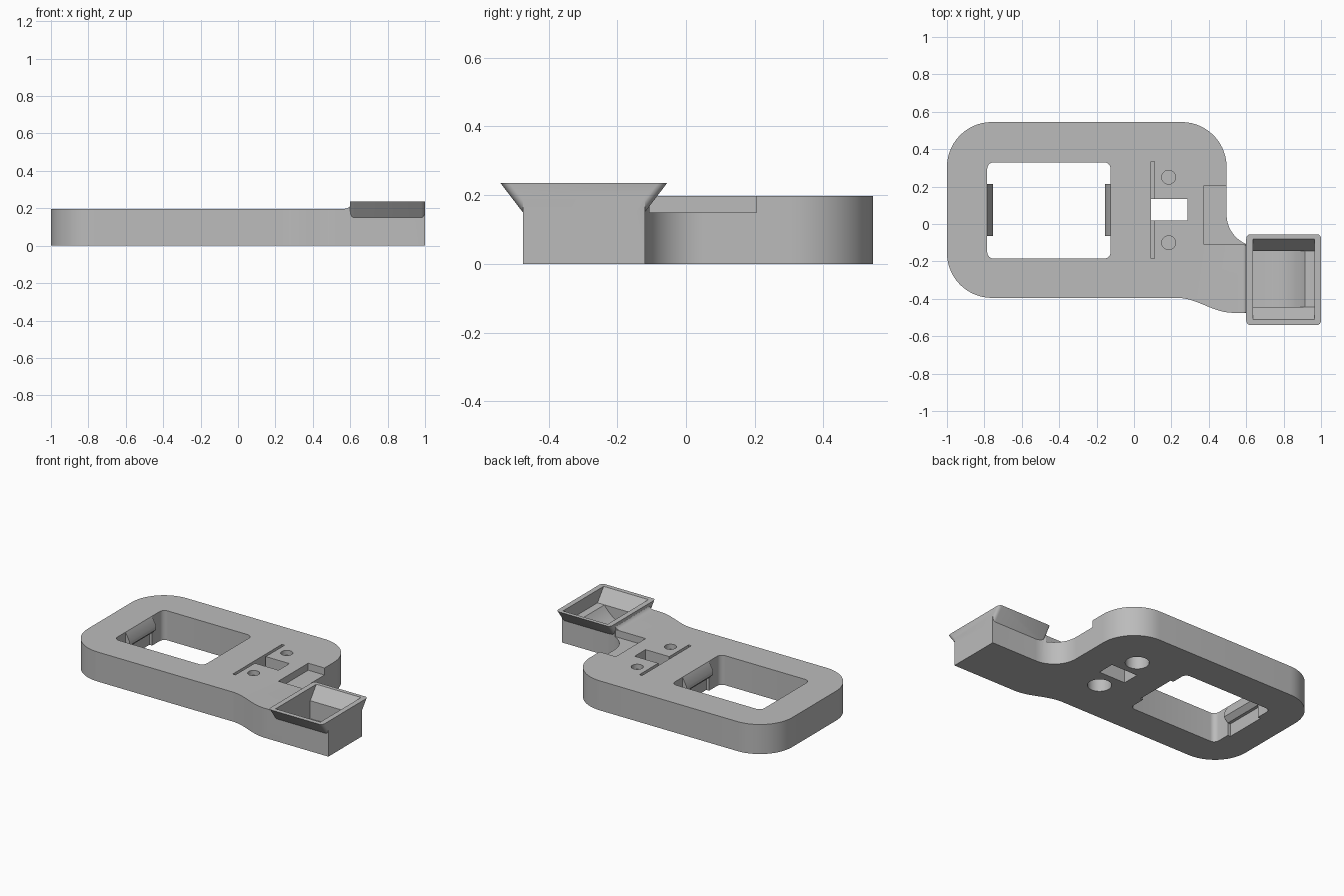
import bpy, bmesh, math
from mathutils import Vector

cube = bpy.data.objects.get("Cube")
if cube:
    bpy.data.objects.remove(cube, do_unlink=True)

grey = bpy.data.materials.new("plain grey")
grey.use_nodes = True
colour = (0.5, 0.5, 0.5, 1)
grey.diffuse_color = colour
grey.node_tree.nodes["Principled BSDF"].inputs["Base Color"].default_value = colour

TOP = 0.197
MID = -0.455  # centre line of the window


def arc(cx, cy, r, a0, a1, n=14):
    return [(cx + r * math.cos(math.radians(a0 + (a1 - a0) * i / n)),
             cy + r * math.sin(math.radians(a0 + (a1 - a0) * i / n))) for i in range(n + 1)]


def rounded(x0, x1, y0, y1, r):
    return (arc(x1 - r, y1 - r, r, 0, 90, 6) + arc(x0 + r, y1 - r, r, 90, 180, 6)
            + arc(x0 + r, y0 + r, r, 180, 270, 6) + arc(x1 - r, y0 + r, r, 270, 360, 6))


def prism(name, profile, lo, hi, axis="z", soften=0):
    """Extrude a 2D profile along an axis; soften rounds its sloping edges."""
    place = {"x": lambda a, b, t: (t, a, b),
             "y": lambda a, b, t: (a, t, b),
             "z": lambda a, b, t: (a, b, t)}[axis]
    bm = bmesh.new()
    base = bm.faces.new([bm.verts.new(place(a, b, lo)) for a, b in profile])
    out = bmesh.ops.extrude_face_region(bm, geom=[base])
    moved = [v for v in out["geom"] if isinstance(v, bmesh.types.BMVert)]
    bmesh.ops.translate(bm, verts=moved, vec=Vector(place(0, 0, hi - lo)))
    if soften:
        slopes = [e for e in bm.edges
                  if abs(e.verts[0].co.y - e.verts[1].co.y) > 0.01
                  and abs(e.verts[0].co.z - e.verts[1].co.z) > 0.01]
        bmesh.ops.bevel(bm, geom=slopes, offset=soften, segments=4,
                        profile=0.5, affect="EDGES")
    bmesh.ops.recalc_face_normals(bm, faces=bm.faces)
    mesh = bpy.data.meshes.new(name)
    bm.to_mesh(mesh)
    bm.free()
    mesh.materials.append(grey)
    ob = bpy.data.objects.new(name, mesh)
    bpy.context.collection.objects.link(ob)
    return ob


def box(name, x0, x1, y0, y1, z0, z1):
    return prism(name, [(x0, y0), (x1, y0), (x1, y1), (x0, y1)], z0, z1)


def activate(ob):
    bpy.ops.object.select_all(action="DESELECT")
    ob.select_set(True)
    bpy.context.view_layer.objects.active = ob


def combine(target, tool, operation):
    activate(target)
    mod = target.modifiers.new("combine", "BOOLEAN")
    mod.operation, mod.object, mod.solver = operation, tool, "EXACT"
    tool.hide_render = True
    bpy.ops.object.modifier_apply(modifier=mod.name)
    bpy.data.objects.remove(tool, do_unlink=True)


# Frame plate with the side arm, flowing into each other
ease = [(0.23 + 0.3 * i / 12, -0.435 + 0.04 * math.cos(math.pi * i / 12)) for i in range(13)]
outline = (arc(0.255, 0.305, 0.24, 0, 90) + arc(-0.76, 0.305, 0.24, 90, 180)
           + arc(-0.76, -0.155, 0.24, 180, 270) + ease
           + [(1, -0.475), (1, -0.12)] + arc(0.665, 0.05, 0.17, 270, 180))
body = prism("frame_body", outline, 0, TOP)

# Flared hopper rim and the fillet where it meets the arm
rim = prism("hopper_rim", [(-0.47, 0.1435), (-0.54, 0.235), (-0.055, 0.235), (-0.125, 0.1435)],
            0.6, 1, "x", 0.02)
combine(body, rim, "UNION")
fillet = prism("rim_fillet", [(0.57, TOP - 0.01), (0.57, TOP), (0.585, 0.2), (0.595, 0.207),
                              (0.602, 0.218), (0.605, TOP - 0.01)], -0.473, -0.113, "y")
combine(body, fillet, "UNION")

# Hopper funnel and its curved ramp
ramp = [(0.635, 0.16), (0.635, 0.03)] + arc(0.685, 0.31, 0.28, 270, 325, 12)
ramp = [p for p in ramp if p[1] < 0.165 and p[0] < 0.96] + [(0.965, 0.16)]
cutters = [
    prism("funnel", [(-0.445, 0.15), (-0.525, 0.255), (-0.065, 0.255), (-0.145, 0.15)],
          0.635, 0.965, "x"),
    prism("chute", ramp, -0.445, -0.145, "y"),
    # Rounded window with a recess on each short side
    prism("window", rounded(-0.785, -0.125, -0.185, 0.33, 0.035), -0.1, 0.3),
    box("clip_recess", -0.805, -0.105, -0.065, 0.215, -0.1, 0.3),
    # Square opening, thin slot and edge pocket
    box("opening", 0.09, 0.285, 0.02, 0.135, -0.1, 0.3),
    box("thin_slot", 0.09, 0.11, -0.185, 0.335, 0.1, 0.3),
    box("edge_pocket", 0.375, 0.598, -0.11, 0.205, 0.15, 0.3),
]
# Small holes on top, wide bores underneath
for y in (-0.1, 0.25):
    cutters.append(prism("pin_hole", arc(0.185, y, 0.037, 0, 345, 23), 0.165, 0.3))
    cutters.append(prism("bore", arc(0.185, y, 0.072, 0, 350, 35), -0.1, 0.14))
for cutter in cutters:
    combine(body, cutter, "DIFFERENCE")

# Sprung clips facing each other across the window
parts = [body]
for name, side in (("left_clip", 1), ("right_clip", -1)):
    section = [(0.352, TOP), (0.33, TOP), (0.3, 0.14), (0.3, 0.115), (0.33, 0.085), (0.352, 0.085)]
    parts.append(prism(name, [(MID + side * x, z) for x, z in section], -0.065, 0.215, "y"))

for part in parts:
    activate(part)
    bpy.ops.object.shade_smooth_by_angle(angle=math.radians(30))
